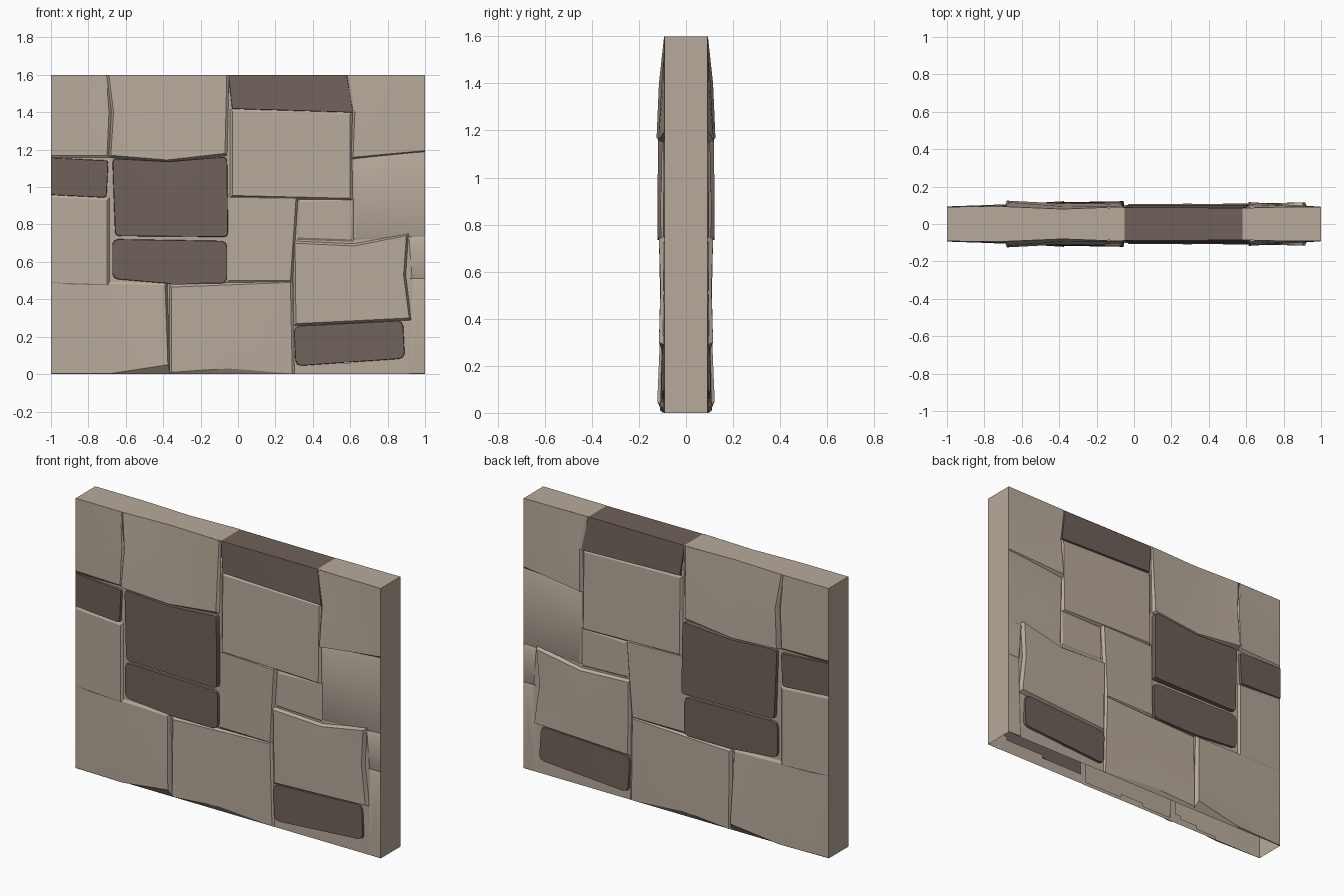
import bpy, bmesh, math

if "Cube" in bpy.data.objects:
    bpy.data.objects.remove(bpy.data.objects["Cube"])

CORE = 0.09       # half thickness of the wall body
TOP = 1.6
CELL = 0.02       # grid size of the mortar panel
footprints = []


def material(name, rgb):
    m = bpy.data.materials.new(name)
    m.diffuse_color = (*rgb, 1)
    m.use_nodes = True
    m.node_tree.nodes["Principled BSDF"].inputs["Base Color"].default_value = m.diffuse_color
    return m


LIGHT = material("light stone", (0.475, 0.40, 0.328))
DARK = material("dark stone", (0.16, 0.119, 0.102))


def finish(name, bm, mats):
    me = bpy.data.meshes.new(name)
    bm.to_mesh(me)
    bm.free()
    for m in mats:
        me.materials.append(m)
    ob = bpy.data.objects.new(name, me)
    bpy.context.collection.objects.link(ob)
    return ob


def mirror_to_back(ob):
    mod = ob.modifiers.new("both sides", 'MIRROR')
    mod.use_axis = (False, True, False)
    mod.use_mirror_merge = False


def stone(name, mat, bl, br, tr, tl, chamfer=0.0, b=None, r=None, t=None, l=None):
    """Facing stone from four (x, z, depth) corners and optional edge midpoints."""
    def at(u, v):
        return [(bl[i] * (1 - u) + br[i] * u) * (1 - v) + (tl[i] * (1 - u) + tr[i] * u) * v
                for i in range(3)]
    w, h = abs(br[0] - bl[0]), abs(tl[1] - bl[1])
    outline = []                       # (u, v, point)
    corners = ((0, 0), (1, 0), (1, 1), (0, 1))
    halves = ((0.5, 0, b), (1, 0.5, r), (0.5, 1, t), (0, 0.5, l))
    for k, (u, v) in enumerate(corners):
        pts = [(u, v)]
        if chamfer and abs(at(u, v)[0]) < 0.99:
            cu, cv = chamfer / w * (1 - 2 * u), chamfer / h * (1 - 2 * v)
            pts = [(u, v + cv), (u + 0.3 * cu, v + 0.3 * cv), (u + cu, v)]
            if k % 2:
                pts.reverse()
        outline += [(p[0], p[1], at(*p)) for p in pts]
        if halves[k][2]:
            outline.append(halves[k])
    footprints.append([o[2] for o in outline])

    bm = bmesh.new()
    mid = at(0.5, 0.5)
    if b and t:                        # stone dips along its middle
        mid[2] = (b[2] + t[2]) / 2
    centre = bm.verts.new((mid[0], -mid[2], mid[1]))
    front, back = [], []
    flare = 0.012 if mat is LIGHT else 0.002
    for u, v, (x, z, d) in outline:
        front.append(bm.verts.new((x, -d, z)))
        # foot of the stone flares slightly and meets the wall edges
        fx = x + flare * ((u > 0.5) - (u < 0.5))
        fz = z + flare * ((v > 0.5) - (v < 0.5))
        if abs(x) > 0.99:
            fx = math.copysign(1, x)
        if z > TOP - 0.01:
            fz = TOP
        if z < 0.06 and mat is LIGHT:
            fz = 0
        back.append(bm.verts.new((fx, -min(CORE, d - 0.001), fz)))
    n = len(front)
    for i in range(n):
        j = (i + 1) % n
        bm.faces.new((front[i], front[j], centre))
        bm.faces.new((front[j], front[i], back[i], back[j]))
    for f in bm.faces:
        f.smooth = True
    ob = finish(name, bm, [mat])
    ob.data.set_sharp_from_angle(angle=math.radians(25))
    mirror_to_back(ob)


# Top course
stone("top_left_stone", LIGHT, (-1, 1.17, .092), (-.70, 1.17, .105), (-.705, 1.6, .092), (-1, 1.6, .092),
      r=(-.69, 1.40, .102))
stone("top_wide_stone", LIGHT, (-.68, 1.17, .125), (-.07, 1.18, .108), (-.06, 1.6, .092), (-.69, 1.6, .093),
      b=(-.38, 1.145, .109), t=(-.38, 1.6, .080), l=(-.665, 1.40, .115))
stone("dark_coping_stone", DARK, (-.03, 1.42, .102), (.615, 1.40, .102), (.58, 1.6, .085), (-.05, 1.6, .087))
stone("top_right_stone", LIGHT, (.615, 1.16, .117), (1, 1.195, .092), (1, 1.6, .092), (.595, 1.6, .088),
      l=(.625, 1.40, .104))

# Middle courses
stone("centre_stone", LIGHT, (-.03, .955, .106), (.60, .94, .106), (.60, 1.39, .098), (-.03, 1.405, .098))
stone("right_stone", LIGHT, (.63, .73, .097), (1, .75, .092), (1, 1.18, .092), (.62, 1.14, .097))
stone("dark_edge_stone", DARK, (-1, .96, .094), (-.705, .945, .104), (-.695, 1.14, .104), (-1, 1.155, .094), .015)
stone("left_stone", LIGHT, (-1, .49, .092), (-.70, .48, .102), (-.70, .93, .102), (-1, .945, .092))
stone("dark_large_stone", DARK, (-.655, .74, .112), (-.055, .735, .122), (-.06, 1.16, .119), (-.67, 1.15, .106),
      .02, t=(-.37, 1.135, .110))
stone("dark_low_stone", DARK, (-.67, .51, .102), (-.06, .485, .106), (-.06, .71, .104), (-.67, .72, .102), .03,
      b=(-.37, .485, .104))
stone("narrow_stone", LIGHT, (-.05, .50, .097), (.28, .50, .102), (.31, .94, .110), (-.045, .945, .097))
stone("small_stone", LIGHT, (.33, .73, .098), (.605, .72, .098), (.61, .93, .096), (.33, .92, .096))

# Bottom course
stone("bottom_left_stone", LIGHT, (-1, .003, .092), (-.375, .05, .122), (-.39, .475, .104), (-1, .488, .092),
      b=(-.68, .003, .103))
stone("bottom_centre_stone", LIGHT, (-.355, .01, .110), (.29, .003, .096), (.28, .49, .102), (-.355, .465, .102),
      b=(-.05, .03, .102))
stone("bottom_right_stone", LIGHT, (.31, .27, .104), (.915, .30, .115), (.90, .74, .115), (.305, .70, .106),
      r=(.885, .53, .108), t=(.62, .685, .105))
stone("dark_bottom_stone", DARK, (.31, .045, .104), (.89, .085, .105), (.88, .285, .100), (.30, .255, .098), .03)
stone("edge_sliver_low", LIGHT, (.92, .003, .096), (1, .003, .092), (1, .50, .092), (.935, .50, .097))
stone("edge_sliver_high", LIGHT, (.93, .52, .097), (1, .52, .092), (1, .72, .092), (.915, .72, .098))


def inside(x, z, poly):
    hit = False
    for p, q in zip(poly, poly[1:] + poly[:1]):
        if (p[1] > z) != (q[1] > z) and x < p[0] + (q[0] - p[0]) * (z - p[1]) / (q[1] - p[1]):
            hit = not hit
    return hit


# Mortar panel: only the strips that show between the stones
bm = bmesh.new()
grid = {}


def corner(i, k):
    if (i, k) not in grid:
        depth = CORE if k * CELL < TOP - 0.1 else 0.08
        grid[i, k] = bm.verts.new((-1 + i * CELL, -depth, k * CELL))
    return grid[i, k]


for i in range(round(2 / CELL)):
    for k in range(round(TOP / CELL)):
        quad = ((i, k), (i + 1, k), (i + 1, k + 1), (i, k + 1))
        # probe the cell corners, pulled in slightly
        probes = [(-1 + CELL * (i + a), CELL * (k + c)) for a in (.05, .95) for c in (.25, .95)]
        if not any(all(inside(x, z, poly) for x, z in probes) for poly in footprints):
            bm.faces.new([corner(*q) for q in quad])
mirror_to_back(finish("mortar", bm, [LIGHT]))

# Wall ends and wavy top, dark where the coping stone runs through; the underside is open
bm = bmesh.new()
bmesh.ops.create_cube(bm, size=1)
for v in bm.verts:
    v.co = (v.co.x * 2, v.co.y * 2 * (CORE + 0.002), (v.co.z + 0.5) * TOP)
bm.normal_update()
bmesh.ops.delete(bm, geom=[f for f in bm.faces if abs(f.normal.y) > 0.5 or f.normal.z < -0.5], context='FACES')
for x, half in ((-.69, .093), (-.38, .080), (-.05, .089), (.58, .086)):
    bmesh.ops.bisect_plane(bm, geom=bm.verts[:] + bm.edges[:] + bm.faces[:],
                           plane_co=(x, 0, 0), plane_no=(1, 0, 0))
    for v in bm.verts:
        if abs(v.co.x - x) < 0.001:
            v.co.y = math.copysign(half, v.co.y)
for f in bm.faces:
    c = f.calc_center_median()
    f.material_index = int(c.z > TOP - 0.01 and -0.05 < c.x < 0.58)
finish("wall_ends", bm, [LIGHT, DARK])
